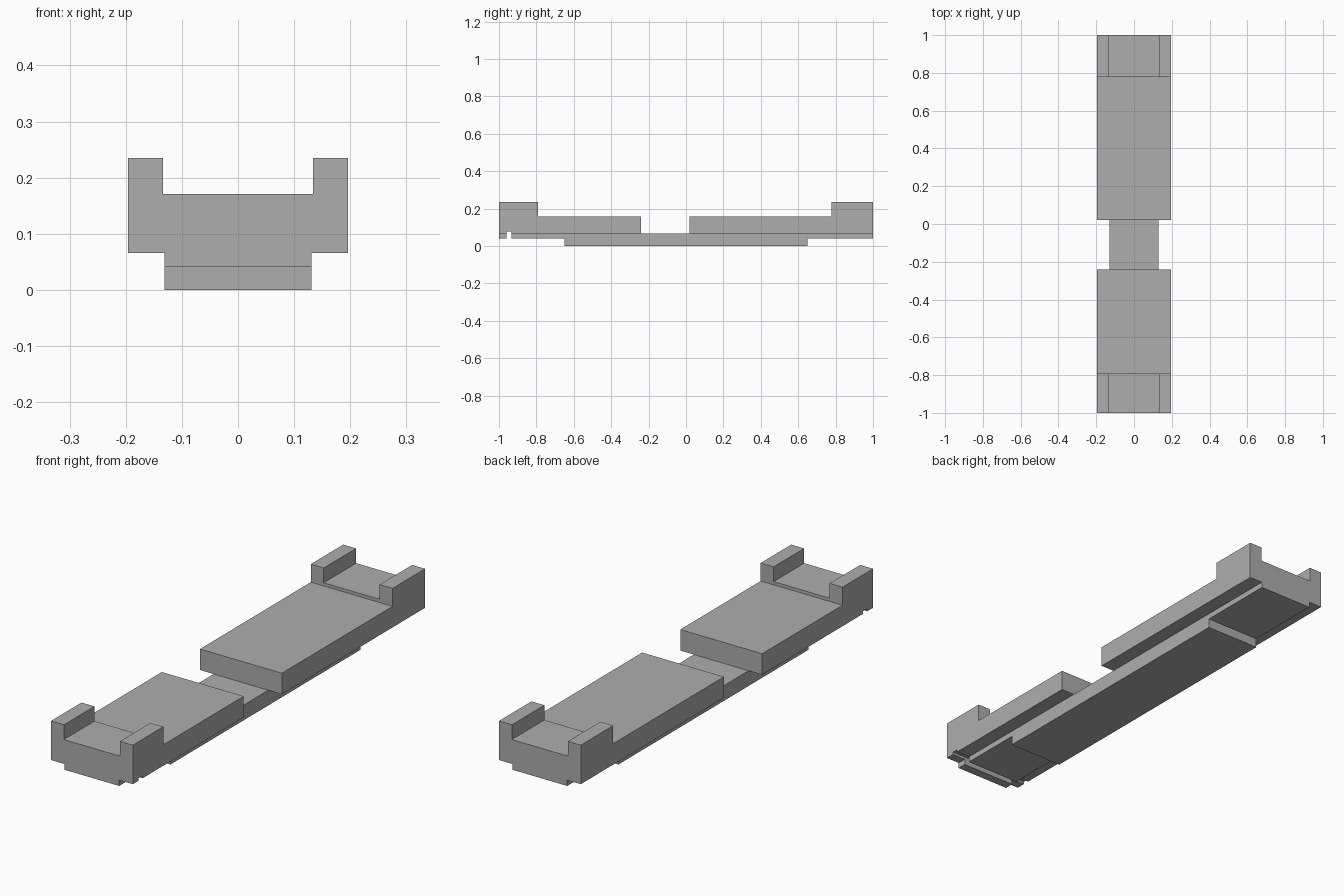
import bpy
import bmesh

if "Cube" in bpy.data.objects:
    bpy.data.objects.remove(bpy.data.objects["Cube"], do_unlink=True)

# Single plain grey material
grey = bpy.data.materials.new("plain grey")
grey.use_nodes = True
COLOUR = (0.42, 0.42, 0.42, 1)
grey.diffuse_color = COLOUR
grey.node_tree.nodes["Principled BSDF"].inputs["Base Color"].default_value = COLOUR

# Shared dimensions
HALF_WIDTH = 0.196    # carriers
HALF_SPINE = 0.131    # lower spine
HALF_SLOT = 0.134     # gap between the posts
SPINE_END, SPLIT = 0.041, 0.066
DECK, FLOOR, POST = 0.157, 0.171, 0.235
NOTCH_OUT, NOTCH_IN, NOTCH_TOP = -0.96, -0.933, 0.077


def extrude_side(name, profile, half_width):
    """Extrude a (y, z) side profile symmetrically along x."""
    bm = bmesh.new()
    face = bm.faces.new([bm.verts.new((-half_width, y, z)) for y, z in profile])
    new = bmesh.ops.extrude_face_region(bm, geom=[face])["geom"]
    verts = [v for v in new if isinstance(v, bmesh.types.BMVert)]
    bmesh.ops.translate(bm, vec=(2 * half_width, 0, 0), verts=verts)
    bmesh.ops.recalc_face_normals(bm, faces=bm.faces)
    mesh = bpy.data.meshes.new(name)
    bm.to_mesh(mesh)
    bm.free()
    mesh.materials.append(grey)
    obj = bpy.data.objects.new(name, mesh)
    bpy.context.collection.objects.link(obj)
    return obj


def cut_slot(obj, y0, y1):
    """Cut the channel that leaves two posts at a carrier's outer end."""
    cutter = extrude_side("slot_cutter",
                          [(y0, FLOOR), (y1, FLOOR), (y1, 1), (y0, 1)], HALF_SLOT)
    cutter.hide_render = True
    mod = obj.modifiers.new("slot", "BOOLEAN")
    mod.operation = "DIFFERENCE"
    mod.solver = "EXACT"
    mod.object = cutter
    bpy.context.view_layer.objects.active = obj
    bpy.ops.object.modifier_apply(modifier=mod.name)
    bpy.data.objects.remove(cutter, do_unlink=True)


# Front carrier: deck, raised posts and a cross groove underneath
front = extrude_side("front_carrier", [
    (-1, SPLIT), (NOTCH_OUT, SPLIT), (NOTCH_OUT, NOTCH_TOP),
    (NOTCH_IN, NOTCH_TOP), (NOTCH_IN, SPLIT), (-0.241, SPLIT),
    (-0.241, DECK), (-0.791, DECK), (-0.791, POST), (-1, POST)], HALF_WIDTH)
cut_slot(front, -1.2, -0.7)

# Rear carrier: longer deck with raised posts
rear = extrude_side("rear_carrier", [
    (0.02, SPLIT), (1, SPLIT), (1, POST), (0.778, POST),
    (0.778, DECK), (0.02, DECK)], HALF_WIDTH)
cut_slot(rear, 0.7, 1.2)

# Narrow spine joining the carriers, thicker in the middle
extrude_side("spine", [
    (NOTCH_IN, SPINE_END), (-0.65, SPINE_END), (-0.65, 0), (0.65, 0),
    (0.65, SPINE_END), (1, SPINE_END), (1, SPLIT), (NOTCH_IN, SPLIT)], HALF_SPINE)

# Spine tip in front of the groove
extrude_side("spine_tip", [
    (-1, SPINE_END), (NOTCH_OUT, SPINE_END),
    (NOTCH_OUT, SPLIT), (-1, SPLIT)], HALF_SPINE)
